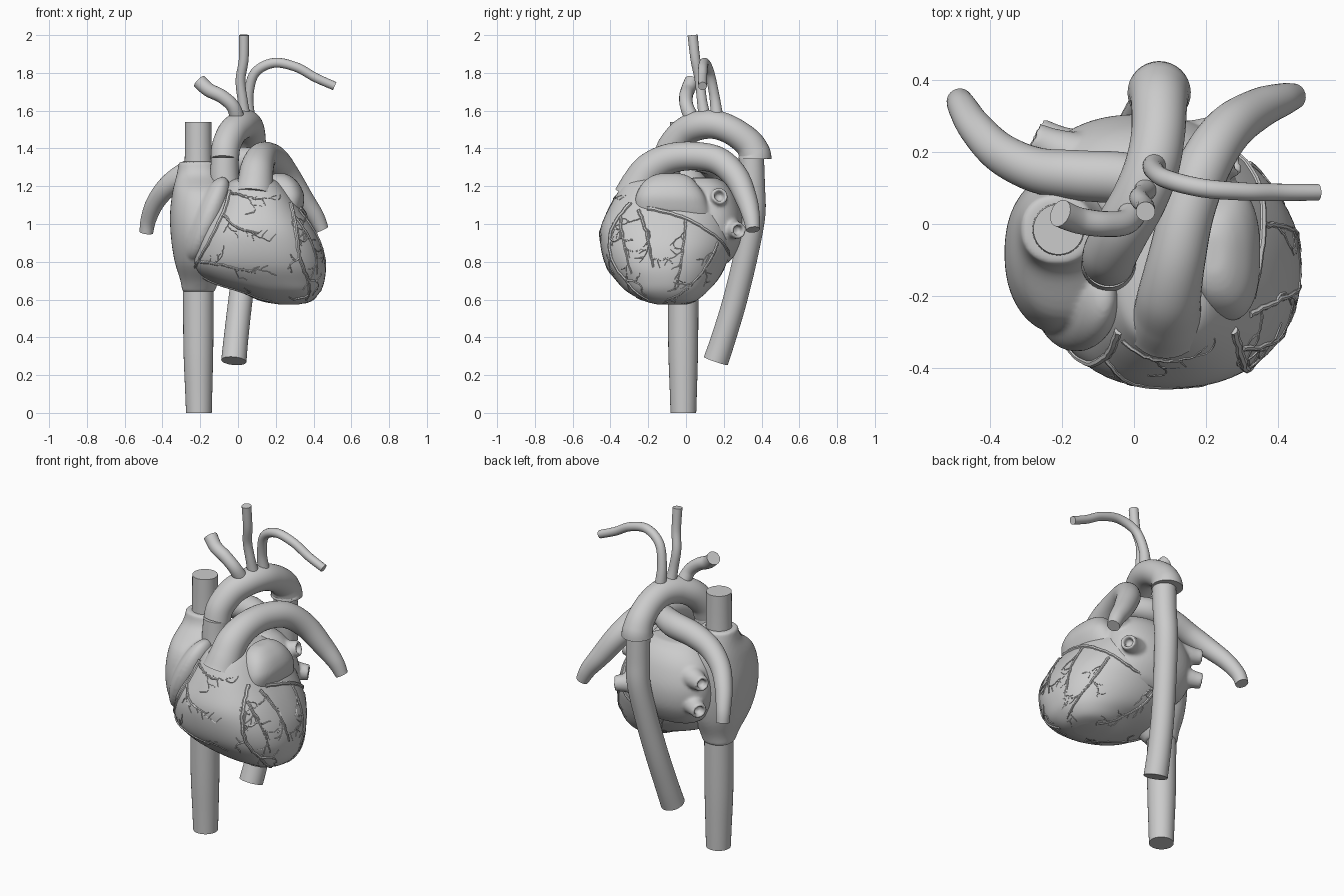
import bpy, bmesh, math, random
from mathutils import Vector, Matrix
from mathutils.bvhtree import BVHTree

if "Cube" in bpy.data.objects:
    bpy.data.objects.remove(bpy.data.objects["Cube"])

random.seed(4)


def spline(pts, n):
    """Catmull-Rom samples through tuples of any length."""
    out = []
    for i in range(len(pts) - 1):
        a, b, c, d = (pts[max(i - 1, 0)], pts[i], pts[i + 1], pts[min(i + 2, len(pts) - 1)])
        for k in range(n):
            t = k / n
            out.append([0.5 * (2 * q + (r - p) * t + (2 * p - 5 * q + 4 * r - s) * t * t
                               + (3 * q - p - 3 * r + s) * t ** 3)
                        for p, q, r, s in zip(a, b, c, d)])
    out.append(list(pts[-1]))
    return out


def skin(bm, rings):
    loops = [[bm.verts.new(p) for p in ring] for ring in rings]
    n = len(loops[0])
    for a, b in zip(loops, loops[1:]):
        for i in range(n):
            bm.faces.new((a[i], a[(i + 1) % n], b[(i + 1) % n], b[i]))
    bm.faces.new(loops[0][::-1])
    bm.faces.new(loops[-1])


def make(name, bm):
    bmesh.ops.recalc_face_normals(bm, faces=bm.faces)
    me = bpy.data.meshes.new(name)
    bm.to_mesh(me)
    ob = bpy.data.objects.new(name, me)
    bpy.context.collection.objects.link(ob)
    return ob


def tube_into(bm, samples, sides, hollow=False):
    """Sweep a circle along (x, y, z, radius) samples."""
    P = [Vector(s[:3]) for s in samples]
    normal, rings = None, []
    for i, p in enumerate(P):
        t = (P[min(i + 1, len(P) - 1)] - P[max(i - 1, 0)]).normalized()
        normal = t.orthogonal() if normal is None else normal - t * normal.dot(t)
        normal.normalize()
        side = t.cross(normal)

        def ring(c, r):
            return [c + (normal * math.cos(2 * math.pi * k / sides)
                         + side * math.sin(2 * math.pi * k / sides)) * r for k in range(sides)]
        rings.append(ring(p, samples[i][3]))
    if hollow:
        r = samples[-1][3]
        rings += [ring(P[-1], r * 0.65), ring(P[-1] - t * 0.04, r * 0.55)]
    skin(bm, rings)


def tube(name, pts, n=7, sides=32, hollow=False):
    bm = bmesh.new()
    tube_into(bm, spline(pts, n), sides, hollow)
    return make(name, bm)


def loft(name, rows, front=2.2, back=2.2, sides=56, n=5):
    """Stack rounded sections (z, xmin, xmax, ymin, ymax); front and back set the squareness."""
    rings = []
    for z, x0, x1, y0, y1 in spline(rows, n):
        ring = []
        for k in range(sides):
            c, s = math.cos(2 * math.pi * k / sides), math.sin(2 * math.pi * k / sides)
            power = front if s < 0 else back
            u = math.copysign(abs(c) ** (2 / power), c)
            v = math.copysign(abs(s) ** (2 / power), s)
            ring.append(((x0 + x1) / 2 + (x1 - x0) / 2 * u, (y0 + y1) / 2 + (y1 - y0) / 2 * v, z))
        rings.append(ring)
    bm = bmesh.new()
    skin(bm, rings)
    return make(name, bm), bm


def blob(name, loc, radii, tilt=0):
    bm = bmesh.new()
    bmesh.ops.create_uvsphere(bm, u_segments=40, v_segments=24, radius=1)
    bm.transform(Matrix.Translation(loc) @ Matrix.Rotation(math.radians(tilt), 4, 'Y')
                 @ Matrix.Diagonal((*radii, 1)))
    return make(name, bm)


def fuse(main, *others):
    """Melt parts into one soft body."""
    bpy.ops.object.select_all(action='DESELECT')
    for ob in (main, *others):
        ob.select_set(True)
    bpy.context.view_layer.objects.active = main
    bpy.ops.object.join()
    rm = main.modifiers.new('fuse', 'REMESH')
    rm.mode, rm.voxel_size, rm.use_smooth_shade = 'VOXEL', 0.009, True
    sm = main.modifiers.new('soften', 'SMOOTH')
    sm.factor, sm.iterations = 0.5, 6


# Ventricles
_, heart = loft('ventricles', [
    (.574, .22, .32, -.15, -.03), (.592, .12, .385, -.22, .05), (.64, .01, .435, -.31, .11),
    (.70, -.155, .458, -.37, .165), (.78, -.24, .465, -.425, .21), (.88, -.245, .447, -.452, .245),
    (.98, -.21, .40, -.452, .245), (1.08, -.15, .335, -.41, .22), (1.17, -.09, .27, -.36, .16),
    (1.22, -.05, .22, -.325, .10), (1.24, -.01, .18, -.28, .05)], 2.5, 2.05)

# Right atrium with its auricle
right_atrium, _ = loft('right_atrium', [
    (.64, -.295, -.125, -.10, .07), (.70, -.305, -.10, -.15, .085), (.80, -.335, -.06, -.245, .12),
    (.92, -.354, -.03, -.30, .14), (1.05, -.36, -.01, -.305, .145), (1.17, -.347, -.03, -.26, .135),
    (1.26, -.325, -.09, -.14, .10), (1.33, -.312, -.112, -.11, .08)])
fuse(right_atrium, blob('right_auricle', (-.16, -.205, 1.025), (.085, .15, .24), 22))

# Left atrium with its auricle and open pulmonary veins
left_atrium, _ = loft('left_atrium', [
    (.79, -.16, .20, .02, .215), (.83, -.21, .25, -.02, .255), (.92, -.25, .28, -.05, .297),
    (1.03, -.255, .285, -.05, .303), (1.14, -.225, .26, -.05, .27), (1.21, -.16, .20, -.02, .22),
    (1.245, -.10, .14, .02, .16)])
auricle, _ = loft('left_auricle', [
    (1.04, .17, .33, -.255, .13), (1.09, .16, .345, -.27, .12), (1.15, .16, .35, -.265, .10),
    (1.21, .165, .325, -.235, .06), (1.25, .17, .285, -.19, .02), (1.268, .19, .25, -.14, -.03)], 2.6, 2.4)
parts = [auricle]
for a, b in [((.14, .14, 1.11), (.285, .18, 1.15)), ((.13, .20, .98), (.28, .28, .965)),
             ((-.13, .17, 1.09), (-.28, .24, 1.09)), ((-.12, .17, .95), (-.27, .255, .93))]:
    mid = [p * .35 + q * .65 for p, q in zip(a, b)]
    parts.append(tube('pulmonary_vein', [(*a, .085), (*mid, .052), (*b, .044)], 5, 24, True))
fuse(left_atrium, *parts)

# Venae cavae
tube('inferior_vena_cava', [(-.207, -.014, 0, .068), (-.208, -.014, .12, .072),
                            (-.21, -.015, .35, .079), (-.21, -.015, .68, .081)], 4)
tube('superior_vena_cava', [(-.21, -.015, 1.28, .074), (-.21, -.015, 1.40, .071), (-.21, -.015, 1.54, .07)], 4)

# Aorta
tube('ascending_aorta', [(-.05, -.12, 1.10, .078), (-.07, -.11, 1.22, .077), (-.07, -.105, 1.35, .072)])
tube('aortic_arch', [
    (-.07, -.10, 1.34, .075), (-.063, -.075, 1.41, .076), (-.03, -.01, 1.485, .077),
    (.015, .07, 1.522, .077), (.05, .16, 1.525, .076), (.067, .25, 1.49, .075),
    (.07, .33, 1.43, .078), (.07, .362, 1.375, .084), (.07, .365, 1.345, .088)])
tube('descending_aorta', [
    (.075, .345, 1.40, .066), (.075, .352, 1.2, .066), (.068, .355, 1.05, .065), (.045, .32, .85, .064),
    (.013, .26, .6, .064), (-.01, .20, .4, .065), (-.022, .158, .275, .067)])

# Arch branches
tube('brachiocephalic_artery', [
    (0, .04, 1.54, .042), (-.025, .005, 1.62, .036), (-.085, 0, 1.675, .036),
    (-.155, .01, 1.71, .037), (-.205, .03, 1.755, .039)], 7, 20)
tube('left_carotid_artery', [
    (.035, .10, 1.56, .034), (.025, .085, 1.65, .027), (.013, .072, 1.76, .026),
    (.03, .05, 1.87, .026), (.032, .035, 2.0, .027)], 7, 20)
tube('left_subclavian_artery', [
    (.058, .165, 1.56, .034), (.055, .15, 1.68, .027), (.09, .125, 1.80, .026), (.19, .10, 1.853, .026),
    (.31, .09, 1.83, .025), (.41, .088, 1.775, .024), (.512, .088, 1.73, .023)], 7, 20)

# Pulmonary artery
tube('pulmonary_trunk_and_left_artery', [
    (.085, -.27, 1.15, .11), (.092, -.245, 1.215, .095), (.10, -.19, 1.29, .088), (.12, -.09, 1.345, .08),
    (.15, .04, 1.36, .075), (.20, .17, 1.335, .073), (.265, .265, 1.25, .067), (.345, .32, 1.13, .057),
    (.41, .345, 1.04, .046), (.445, .355, .97, .036)])
tube('right_pulmonary_artery', [
    (.13, .05, 1.34, .06), (0, .12, 1.335, .072), (-.15, .135, 1.315, .07), (-.27, .15, 1.27, .063),
    (-.37, .197, 1.20, .056), (-.44, .267, 1.11, .048), (-.475, .322, 1.02, .041), (-.485, .342, .955, .036)])

# Coronary vessels: main paths hugging the surface, with jagged twigs
tree = BVHTree.FromBMesh(heart)
vessels = bmesh.new()


def twig(p, heading, length, r, depth):
    samples = [(*p, r)]
    steps = max(3, int(length / .016))
    for i in range(steps):
        _, n, _, _ = tree.find_nearest(p)
        heading = Matrix.Rotation(random.uniform(-.6, .6), 3, n) @ heading
        heading = (heading - n * heading.dot(n)).normalized()
        p = tree.find_nearest(p + heading * .016)[0]
        samples.append((*p, r * (1 - .5 * i / steps)))
        if depth and i % 3 == 1:
            turn = Matrix.Rotation(random.choice((-.8, .8)), 3, n)
            twig(p, turn @ heading, length * .45, r * .75, depth - 1)
    tube_into(vessels, samples, 5)


def coronary(r, twigs, *pts):
    path = []
    for s in spline(pts, 8):
        jitter = Vector([random.uniform(-.003, .003) for _ in range(3)])
        path.append(tree.find_nearest(Vector(s) + jitter)[0])
    m = len(path)
    tube_into(vessels, [(*p, r * (1 - .5 * i / m)) for i, p in enumerate(path)], 7)
    for k in range(twigs):
        i = int((k + 1) * (m - 2) / (twigs + .5))
        n = tree.find_nearest(path[i])[1]
        d = (path[i + 1] - path[i]).normalized()
        twig(path[i], Matrix.Rotation((-.7, .7)[k % 2], 3, n) @ d, random.uniform(.08, .15), r * .5, 1)


coronary(.013, 0, (-.06, -.31, 1.19), (-.09, -.38, 1.08), (-.15, -.39, .93), (-.24, -.3, .79), (-.22, -.1, .74))
coronary(.009, 4, (-.22, -.31, .80), (-.08, -.40, .78), (.09, -.42, .73))
coronary(.009, 3, (-.09, -.38, 1.06), (0, -.44, .98), (.11, -.46, .95))
coronary(.008, 2, (-.04, -.33, 1.17), (.05, -.39, 1.15), (.13, -.38, 1.13))
coronary(.013, 5, (.25, -.28, 1.09), (.28, -.36, .97), (.31, -.37, .83), (.37, -.30, .69), (.36, -.2, .61))
coronary(.010, 4, (.29, -.24, 1.05), (.38, -.20, .92), (.45, -.17, .77))
coronary(.009, 3, (.28, -.33, 1.02), (.37, -.31, .88), (.41, -.28, .74))
coronary(.013, 0, (.29, -.2, 1.06), (.36, 0, 1.03), (.34, .15, .95), (.22, .24, .85), (0, .24, .79))
coronary(.009, 4, (.37, .0, 1.02), (.43, -.02, .85), (.42, -.05, .70))
coronary(.009, 4, (.32, .17, .90), (.38, .06, .73), (.38, -.1, .62))
coronary(.010, 5, (0, .23, .80), (.10, .12, .67), (.25, 0, .58))
coronary(.009, 3, (-.2, -.15, .74), (-.02, -.2, .65), (.18, -.2, .59))
make('coronary_vessels', vessels)

# Smooth shading with crisp rims
bpy.ops.object.select_all(action='SELECT')
bpy.ops.object.shade_smooth_by_angle(angle=math.radians(45))
